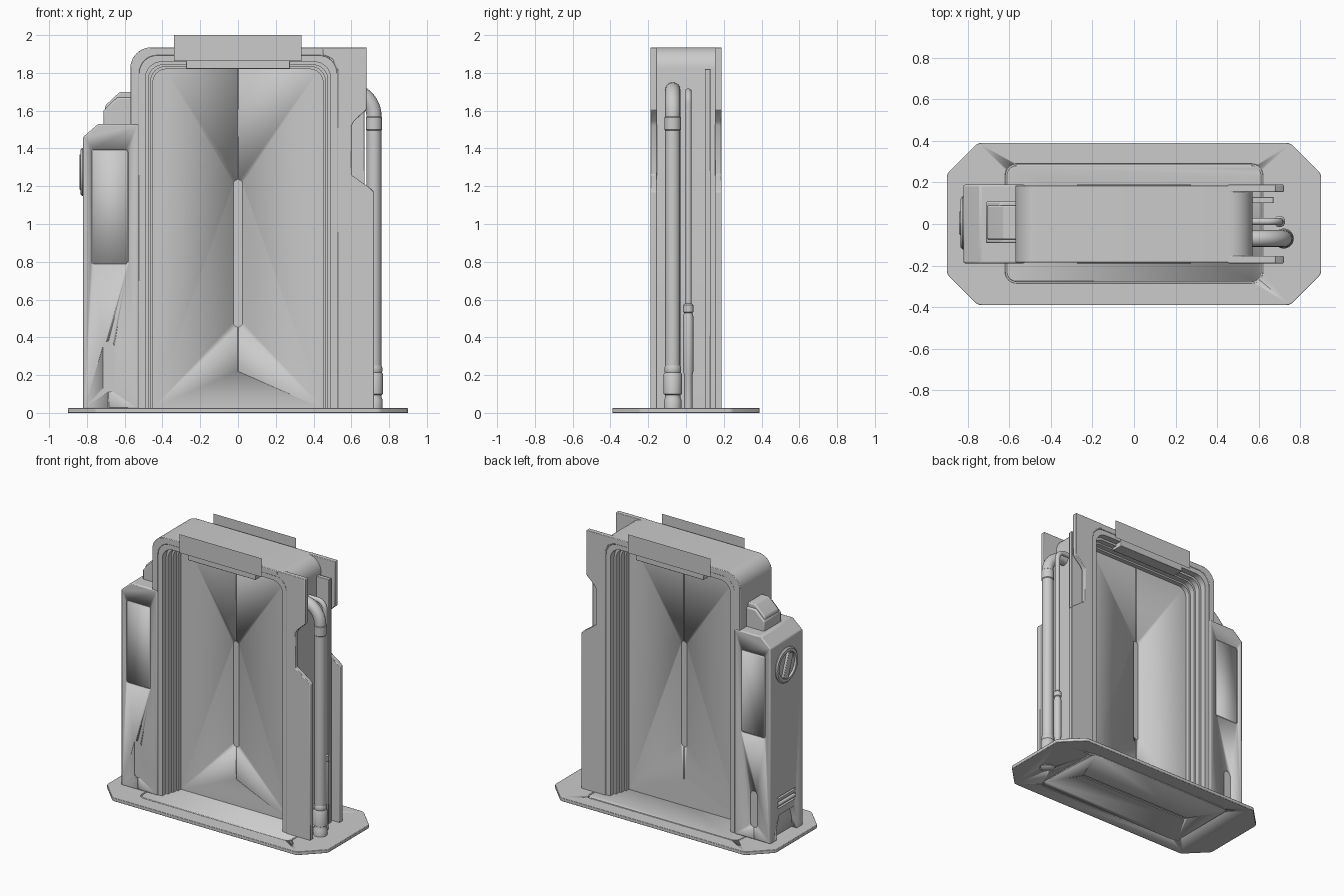
import bpy, bmesh, math
from mathutils import Vector, Matrix

if "Cube" in bpy.data.objects:
    bpy.data.objects.remove(bpy.data.objects["Cube"])


def link(name, bm, smooth=True):
    bmesh.ops.recalc_face_normals(bm, faces=bm.faces)
    me = bpy.data.meshes.new(name)
    bm.to_mesh(me)
    bm.free()
    ob = bpy.data.objects.new(name, me)
    bpy.context.collection.objects.link(ob)
    if smooth:
        bpy.ops.object.select_all(action='DESELECT')
        ob.select_set(True)
        bpy.context.view_layer.objects.active = ob
        bpy.ops.object.shade_smooth_by_angle(angle=math.radians(35))
    return ob


def bake(ob):
    me = bpy.data.meshes.new_from_object(ob.evaluated_get(bpy.context.evaluated_depsgraph_get()))
    ob.modifiers.clear()
    ob.data = me


def fillet(pts, radii, closed=True, n=8):
    """Round the corners of a path (2D or 3D points)."""
    pts = [Vector(p) for p in pts]
    if not isinstance(radii, (list, tuple)):
        radii = [radii] * len(pts)
    out = []
    for i, p in enumerate(pts):
        if radii[i] == 0 or (not closed and i in (0, len(pts) - 1)):
            out.append(p)
            continue
        a = (pts[i - 1] - p).normalized()
        b = (pts[(i + 1) % len(pts)] - p).normalized()
        half = a.angle(b) / 2
        c = p + (a + b).normalized() * radii[i] / math.sin(half)
        d = radii[i] / math.tan(half)
        s, e = p + a * d - c, p + b * d - c
        sweep = s.angle(e)
        for k in range(n + 1):
            t = k / n
            out.append(c + (s * math.sin((1 - t) * sweep) + e * math.sin(t * sweep)) / math.sin(sweep))
    return out


def prism(name, pts, axis, lo, hi, bevel=0):
    """Extrude a 2D outline along an axis."""
    put = {'x': lambda p, h: (h, p[0], p[1]), 'y': lambda p, h: (p[0], h, p[1]),
           'z': lambda p, h: (p[0], p[1], h)}[axis]
    bm = bmesh.new()
    A = [bm.verts.new(put(p, lo)) for p in pts]
    B = [bm.verts.new(put(p, hi)) for p in pts]
    bm.faces.new(A)
    bm.faces.new(B[::-1])
    for i in range(len(A)):
        bm.faces.new((A[i - 1], A[i], B[i], B[i - 1]))
    ob = link(name, bm)
    if bevel:
        m = ob.modifiers.new('bevel', 'BEVEL')
        m.width, m.segments, m.limit_method = bevel, 2, 'ANGLE'
        m.angle_limit = math.radians(40)
        bake(ob)
    return ob


def rect(x0, x1, z0, z1):
    return [(x0, z0), (x1, z0), (x1, z1), (x0, z1)]


def pill(x0, x1, z0, z1):
    return fillet(rect(x0, x1, z0, z1), min(x1 - x0, z1 - z0) * .49)


def tube(name, pts, r, closed=False):
    cu = bpy.data.curves.new(name, 'CURVE')
    cu.dimensions, cu.bevel_depth, cu.bevel_resolution, cu.use_fill_caps = '3D', r, 6, True
    sp = cu.splines.new('POLY')
    sp.points.add(len(pts) - 1)
    for q, p in zip(sp.points, pts):
        q.co = (*p, 1)
    sp.use_cyclic_u = closed
    tmp = bpy.data.objects.new(name + '_curve', cu)
    bpy.context.collection.objects.link(tmp)
    bpy.context.view_layer.update()
    bm = bmesh.new()
    bm.from_mesh(bpy.data.meshes.new_from_object(tmp.evaluated_get(bpy.context.evaluated_depsgraph_get())))
    bmesh.ops.remove_doubles(bm, verts=bm.verts, dist=1e-5)
    bpy.data.objects.remove(tmp)
    return link(name, bm)


def lathe(name, prof, mat):
    bm = bmesh.new()
    vs = [bm.verts.new((r, 0, z)) for r, z in prof]
    es = [bm.edges.new(e) for e in zip(vs, vs[1:])]
    bmesh.ops.spin(bm, geom=vs + es, axis=(0, 0, 1), cent=(0, 0, 0), steps=32, angle=math.tau)
    bmesh.ops.remove_doubles(bm, verts=bm.verts, dist=1e-5)
    bmesh.ops.transform(bm, matrix=mat, verts=bm.verts)
    return link(name, bm)


def cut(ob, cutters):
    for c in cutters:
        m = ob.modifiers.new('cut', 'BOOLEAN')
        m.operation, m.object, m.solver = 'DIFFERENCE', c, 'EXACT'
    bpy.context.view_layer.update()
    bake(ob)
    for c in cutters:
        bpy.data.objects.remove(c)


def arch(hw, top, r):
    return fillet([(-hw, .02), (-hw, top), (hw, top), (hw, .02)], r, closed=False)


# floor plate with engraved outline, underside slot and pipe outlet ring
X, Y, C = .9, .39, .15
octagon = [(-X, -Y + C), (-X + C, -Y), (X - C, -Y), (X, -Y + C), (X, Y - C), (X - C, Y), (-X + C, Y), (-X, Y - C)]
base = prism('floor_plate', fillet(octagon, .04, n=3), 'z', 0, .025, .003)
loop = fillet(rect(-.615, .615, -.28, .285), .05)
cut(base, [tube('groove', [(p.x, p.y, z) for p in loop], .005, True) for z in (0, .025)]
    + [prism('slot', pill(-.47, .47, -.012, .012), 'z', -.01, .008),
       tube('groove', [(p.x, p.y, 0) for p in fillet(rect(.67, .77, -.12, -.02), .04)], .005, True)])

# stepped doorway: nested arches, each one shallower in depth
rings = [(.57, 1.935, .11), (.523, 1.892, .095), (.49, 1.858, .085), (.475, 1.843, .08),
         (.462, 1.832, .075), (.45, 1.82, .07)]
for i, d in enumerate((.186, .181, .135, .095, .055)):
    prism(f'door_frame_step_{i + 1}', arch(*rings[i]) + arch(*rings[i + 1])[::-1], 'y', -d, d, .004 if i == 0 else 0)

# sliding door with centre seam and long recessed handle on both faces
door = prism('door_leaves', arch(.455, 1.825, .07), 'y', -.022, .022)
cutters = []
for s in (-1, 1):
    y0, y1 = sorted((s * .015, s * .05))
    cutters += [prism('seam', rect(-.003, .003, .22, 1.9), 'y', y0, y1),
                prism('handle', pill(-.025, .025, .455, 1.235), 'y', y0, y1)]
cut(door, cutters)

# front and back details
cover = [(.526, .02), (.72, .02), (.72, 1.17), (.70, 1.19), (.60, 1.26), (.60, 1.52), (.615, 1.545), (.68, 1.605),
         (.68, 1.935), (.45, 1.935), (.45, 1.896), (.50, 1.875), (.526, 1.82)]
for s, side in ((-1, 'front'), (1, 'back')):
    # cover plate shielding the pipes
    prism(f'{side}_pipe_cover', cover, 'y', *sorted((s * .154, s * .189)), .004)
    # lintel block and thin sign panel
    prism(f'{side}_lintel_block', rect(-.275, .275, 1.822, 1.88), 'y', *sorted((s * .10, s * .189)), .003)
    bm = bmesh.new()
    bm.faces.new([bm.verts.new((x, s * .198, z)) for x, z in rect(-.338, .335, 1.863, 2.0)[::-s]])
    me = bpy.data.meshes.new('sign')
    bm.to_mesh(me)
    bm.free()
    bpy.context.collection.objects.link(bpy.data.objects.new(f'{side}_sign_panel', me))

# inner fin in the pipe bay
prism('pipe_bay_fin', rect(.55, .67, .02, 1.82), 'y', .10, .13, .003)

# side cabinet with hatches, slots, vents and lower notch
cab = prism('side_cabinet', [(-.82, .02), (-.525, .02), (-.525, 1.53), (-.74, 1.53), (-.82, 1.46)],
            'y', -.189, .189, .008)
cutters = [prism('notch', [(-.12, -.02), (.12, -.02), (.12, .10), (.085, .20), (-.085, .20), (-.12, .10)],
                 'x', -.9, -.775)]
cutters += [prism('vent', rect(-.1, .1, z, z + .014), 'x', -.9, -.80) for z in (.25, .285, .32)]
for s in (-1, 1):
    hatch = fillet(rect(-.775, -.582, .79, 1.392), .012, n=3)
    cutters += [tube('hatch_groove', [(p.x, s * .189, p.y) for p in hatch], .004, True),
                prism('slot', pill(-.715, -.655, .11, .38), 'y', *sorted((s * .183, s * .25))),
                prism('line', rect(-.688, -.682, .0, .12), 'y', *sorted((s * .184, s * .25)))]
cut(cab, cutters)

# stepped housing on top of the cabinet
cap = [(-.705, 1.5), (-.55, 1.5), (-.55, 1.70), (-.625, 1.70), (-.705, 1.625)]
prism('cabinet_cap', fillet(cap, [0, 0, 0, .03, .03], n=4), 'y', -.075, .09, .008)
prism('cabinet_cap_skirt', [(-.712, 1.5), (-.55, 1.5), (-.55, 1.67), (-.64, 1.67), (-.712, 1.60)],
      'y', -.092, .108, .008)

# round turn lock on the cabinet side
to_left = Matrix.Translation((-.818, .005, 1.275)) @ Matrix.Rotation(-math.pi / 2, 4, 'Y')
lathe('lock_dial', [(.128, -.01), (.128, .006), (.118, .015), (.098, .017), (.092, .004), (0, .004)], to_left)
grip = prism('lock_grip', fillet(rect(-.03, .03, -.092, .092), .01, n=3), 'x', -.022, 0, .004)
grip.matrix_world = Matrix.Translation((-.818, .005, 1.275)) @ Matrix.Rotation(.35, 4, 'X')

# pipes bending into the frame, with collars and couplings
for name, x, y, r, top, bend in (('large_pipe', .72, -.07, .04, 1.71, .14), ('small_pipe', .70, .012, .018, 1.70, .06)):
    tube(name, fillet([(x, y, .02), (x, y, top), (.52, y, top)], [0, bend, 0], closed=False, n=12), r)
big = Matrix.Translation((.72, -.07, 0))
lathe('large_pipe_foot', [(0, .02), (.046, .02), (.046, .07), (.04, .08), (.04, .095), (.048, .10), (.048, .205),
                          (.042, .215), (.044, .22), (.044, .24), (.04, .25), (0, .25)], big)
lathe('large_pipe_sleeve', [(.039, 1.495), (.0435, 1.5), (.0435, 1.565), (.039, 1.57)], big)
lathe('small_pipe_coupling', [(0, .02), (.022, .02), (.022, .2), (.027, .22), (.027, .51), (.022, .53), (.027, .535),
                              (.027, .57), (.018, .58), (0, .58)], Matrix.Translation((.70, .012, 0)))
